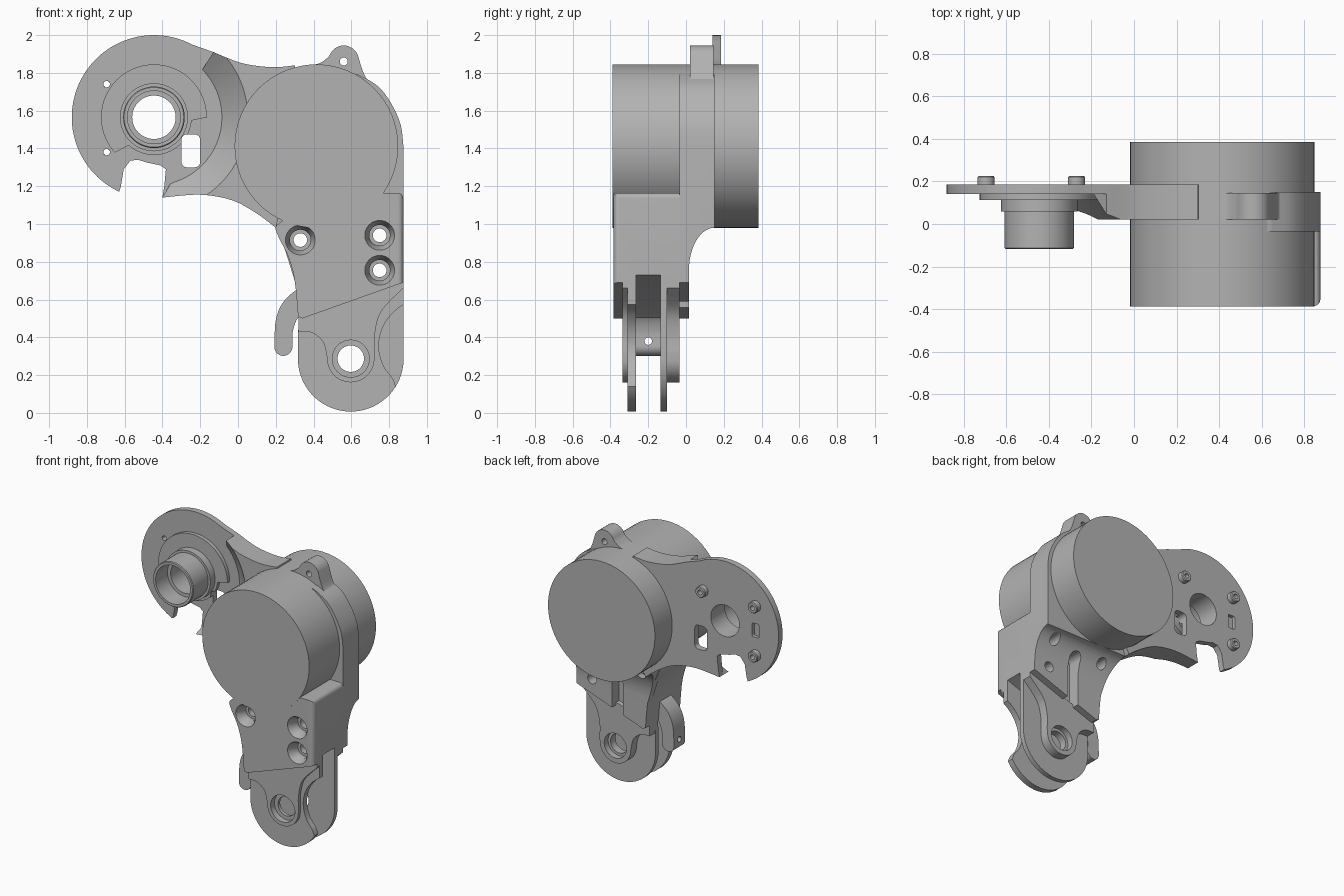
import bpy, bmesh, math

if "Cube" in bpy.data.objects:
    bpy.data.objects.remove(bpy.data.objects["Cube"], do_unlink=True)

grey = bpy.data.materials.new("machined grey")
grey.use_nodes = True
grey.diffuse_color = (0.45, 0.45, 0.45, 1)
grey.node_tree.nodes["Principled BSDF"].inputs["Base Color"].default_value = grey.diffuse_color


def finish(name, bm):
    bmesh.ops.recalc_face_normals(bm, faces=bm.faces)
    mesh = bpy.data.meshes.new(name)
    bm.to_mesh(mesh)
    bm.free()
    mesh.materials.append(grey)
    obj = bpy.data.objects.new(name, mesh)
    bpy.context.collection.objects.link(obj)
    return obj


def prism(name, pts, lo, hi, axis="y"):
    """Extrude an (x, z) outline along y, or a (y, z) outline along x."""
    place = (lambda p, d: (p[0], d, p[1])) if axis == "y" else (lambda p, d: (d, p[0], p[1]))
    bm = bmesh.new()
    a = [bm.verts.new(place(p, lo)) for p in pts]
    b = [bm.verts.new(place(p, hi)) for p in pts]
    bm.faces.new(a)
    bm.faces.new(b)
    for i in range(len(pts)):
        j = (i + 1) % len(pts)
        bm.faces.new((a[i], a[j], b[j], b[i]))
    return finish(name, bm)


def turned(name, centre, profile, hollow=False, n=64):
    """Spin an (r, y) profile about a y axis through centre (x, z)."""
    bm = bmesh.new()
    rings = []
    for r, y in profile:
        rings.append([bm.verts.new((x, y, z)) for x, z in arc(centre, r, 0, 360 - 360 / n, n)])
    pairs = list(zip(rings, rings[1:]))
    if hollow:
        pairs.append((rings[-1], rings[0]))
    else:
        bm.faces.new(rings[0])
        bm.faces.new(rings[-1])
    for a, b in pairs:
        for i in range(n):
            j = (i + 1) % n
            bm.faces.new((a[i], a[j], b[j], b[i]))
    return finish(name, bm)


def rod(name, centre, r, lo, hi):
    return turned(name, centre, [(r, lo), (r, hi)])


def arc(c, r, start, end, n=32):
    steps = [math.radians(start + (end - start) * i / (n - 1)) for i in range(n)]
    return [(c[0] + r * math.cos(t), c[1] + r * math.sin(t)) for t in steps]


def spline(pts, n=6):
    """Smooth open curve through the points."""
    p = [pts[0]] + pts + [pts[-1]]
    out = []
    for a, b, c, d in zip(p, p[1:], p[2:], p[3:]):
        for i in range(n):
            t = i / n
            out.append(tuple(0.5 * (2 * b[k] + (c[k] - a[k]) * t
                             + (2 * a[k] - 5 * b[k] + 4 * c[k] - d[k]) * t * t
                             + (3 * b[k] - a[k] - 3 * c[k] + d[k]) * t ** 3) for k in (0, 1)))
    return out + [pts[-1]]


def rounded_box(x0, x1, z0, z1, r):
    corners = [(x1 - r, z1 - r), (x0 + r, z1 - r), (x0 + r, z0 + r), (x1 - r, z0 + r)]
    return [p for i, c in enumerate(corners) for p in arc(c, r, 90 * i, 90 * i + 90, 6)]


def cut(cutter, *targets):
    cutter.hide_render = True
    for obj in targets:
        mod = obj.modifiers.new("cut", "BOOLEAN")
        mod.operation, mod.solver, mod.object = "DIFFERENCE", "EXACT", cutter
        bpy.context.view_layer.objects.active = obj
        bpy.ops.object.modifier_apply(modifier=mod.name)
    bpy.data.objects.remove(cutter, do_unlink=True)


drum_c, hub_c, pin_c = (0.415, 1.412), (-0.445, 1.565), (0.597, 0.287)

# Main drum
rod("motor_drum", drum_c, 0.433, -0.388, 0.385)

# Body around the drum, blending down into the leg
body = prism("drum_body", [(0.2, 0.985), (0.25, 0.86), (0.3, 0.7), (0.875, 0.7)]
             + spline([(0.875, 1.42), (0.86, 1.53), (0.81, 1.64), (0.74, 1.73), (0.64, 1.79)])
             + [(0.5, 1.8), (0.3, 1.5)], -0.035, 0.15)
fillet = [(0.15 - 0.135 * math.cos(t), 0.75 + 0.23 * math.sin(t))
          for t in (math.radians(7.5 * i) for i in range(13))]
cut(prism("back_sweep", fillet + [(0.4, 0.98), (0.4, 0.6), (0.015, 0.6)], 0, 1, "x"), body)

# Mounting ear on top
ear = prism("mounting_ear", spline([(0.36, 1.84), (0.43, 1.85), (0.48, 1.885)])
            + arc((0.56, 1.865), 0.08, 150, 20, 14)
            + spline([(0.65, 1.84), (0.68, 1.77), (0.74, 1.72)]) + [(0.55, 1.6)], 0.02, 0.145)
cut(rod("ear_hole", (0.56, 1.86), 0.021, -0.1, 0.3), ear)

# Arm plate with its notched disc
lower = spline([(-0.4, 1.14), (-0.2, 1.155), (-0.03, 1.125), (0.1, 1.055), (0.2, 0.98)])
upper = spline([(0.3, 1.84), (0.18, 1.83), (0.02, 1.852), (-0.13, 1.91)])
notch = [(-0.62, 1.2), (-0.605, 1.29), (-0.57, 1.335), (-0.53, 1.34), (-0.48, 1.325),
         (-0.41, 1.31), (-0.382, 1.29), (-0.39, 1.2)]
plate = prism("arm_plate", arc(hub_c, 0.435, 62, 245, 60) + notch + lower + [(0.4, 1.4)] + upper,
              0.14, 0.185)
neck = prism("arm_neck", lower + [(0.4, 1.4)] + upper + [(-0.2, 1.8), (-0.2, 1.3), (-0.36, 1.21)],
             0.02, 0.15)
cut(turned("neck_scoop", hub_c, [(0.52, 0.0), (0.36, 0.14), (0.36, 0.2)]), neck)
pad = prism("disc_pad", arc(hub_c, 0.28, 0, 222, 50) + arc(hub_c, 0.2, 228, 355, 24), 0.113, 0.145)
cut(prism("window", rounded_box(-0.3, -0.2, 1.3, 1.475, 0.03), -0.1, 0.3), plate, neck, pad)
cut(rod("arm_bore", hub_c, 0.115, -0.1, 0.3), plate, pad)
cut(prism("pocket", rounded_box(-0.72, -0.665, 1.51, 1.61, 0.01), 0.16, 0.3), plate)

# Stepped bearing hub
turned("bearing_hub", hub_c, [(0.158, -0.118), (0.163, -0.112), (0.163, 0.058), (0.18, 0.058),
                              (0.18, 0.12), (0.115, 0.12), (0.115, 0.02), (0.14, 0.02),
                              (0.14, -0.118)], hollow=True)

# Screw bosses on the back of the arm
for i, spot in enumerate([(-0.695, 1.74), (-0.695, 1.38), (-0.27, 1.74)]):
    turned(f"screw_boss_{i + 1}", spot, [(0.04, 0.18), (0.04, 0.22), (0.035, 0.226),
                                         (0.017, 0.226), (0.017, 0.18)], hollow=True, n=24)
    if i < 2:
        cut(rod("boss_hole", spot, 0.017, 0.0, 0.3), plate, pad)

# Leg housing with slanted underside
housing = prism("leg_housing", [(0.34, 0.5), (0.875, 0.69), (0.875, 1.165), (0.6, 1.165), (0.3, 1.1)]
                + spline([(0.24, 1.02), (0.2, 0.985), (0.215, 0.93), (0.265, 0.83),
                          (0.3, 0.7), (0.318, 0.51)]), -0.385, 0.015)
bm = bmesh.new()
bm.from_mesh(housing.data)
edges = [e for e in bm.edges if all(v.co.x > 0.87 and v.co.z > 0.6 for v in e.verts)
         and (all(v.co.y < -0.38 for v in e.verts) or all(v.co.z > 1.16 for v in e.verts))]
bmesh.ops.bevel(bm, geom=edges, offset=0.03, segments=5, profile=0.5, affect="EDGES")
bm.to_mesh(housing.data)
bm.free()
cut(prism("fork_gap", [(0.335, -0.1), (1, -0.1), (1, 0.77), (0.875, 0.73), (0.4, 0.56), (0.335, 0.5)],
          -0.265, -0.135), housing)
cut(prism("back_groove", rounded_box(0.5, 0.59, 0.4, 0.93, 0.044), -0.07, 0.3), housing, body)

# Countersunk screw holes
for spot in [(0.33, 0.915), (0.75, 0.94), (0.75, 0.755)]:
    cut(turned("countersink", spot, [(0.082, -0.4), (0.078, -0.38), (0.055, -0.34), (0.055, -0.3),
                                     (0.036, -0.3), (0.036, 0.3)], n=32), housing, body)

# Fork cheeks and raised bearing pads
cheek = arc(pin_c, 0.28, 180, 360, 40) + [(0.875, 0.7), (0.32, 0.52)]
pad_shape = (spline([(0.32, 0.43), (0.39, 0.425), (0.45, 0.375), (0.472, 0.29)])
             + arc(pin_c, 0.125, 185, 355, 30)
             + spline([(0.725, 0.32), (0.725, 0.42), (0.76, 0.54), (0.875, 0.66)])
             + [(0.875, 0.7), (0.32, 0.52)])
front_cheek = prism("front_fork_cheek", cheek, -0.31, -0.265)
rear_cheek = prism("rear_fork_cheek", cheek, -0.135, -0.1)
front_pad = prism("front_fork_pad", pad_shape, -0.335, -0.305)
rear_pad = prism("rear_fork_pad", pad_shape, -0.105, -0.035)
cut(prism("cheek_scoop", spline([(0.9, 0.59), (0.82, 0.53), (0.765, 0.45), (0.745, 0.35),
                                 (0.77, 0.25), (0.82, 0.18), (0.84, 0.12)]) + [(0.95, 0.1)],
          -0.4, -0.2), front_cheek)
cut(rod("pin_bore", pin_c, 0.07, -0.5, 0.1), front_cheek, rear_cheek, front_pad, rear_pad)
cut(rod("front_counterbore", pin_c, 0.098, -0.5, -0.29), front_cheek, front_pad)
cut(rod("rear_counterbore", pin_c, 0.09, -0.08, 0.1), rear_pad)

# Curved hook beside the fork
hook = prism("side_hook", spline([(0.34, 0.66), (0.3, 0.645), (0.235, 0.58), (0.2, 0.49), (0.192, 0.35)])
             + arc((0.24, 0.35), 0.048, 190, 350, 12)
             + spline([(0.288, 0.35), (0.29, 0.43), (0.315, 0.5), (0.36, 0.54)]), -0.265, -0.135)
bore = [(-0.2 + 0.02 * math.cos(math.tau * i / 20), 0.38 + 0.02 * math.sin(math.tau * i / 20))
        for i in range(20)]
cut(prism("hook_hole", bore, 0, 0.5, "x"), hook)

# Smooth round surfaces, keep edges sharp
for obj in bpy.data.objects:
    obj.select_set(obj.type == "MESH")
bpy.context.view_layer.objects.active = hook
bpy.ops.object.shade_smooth_by_angle(angle=math.radians(30))
